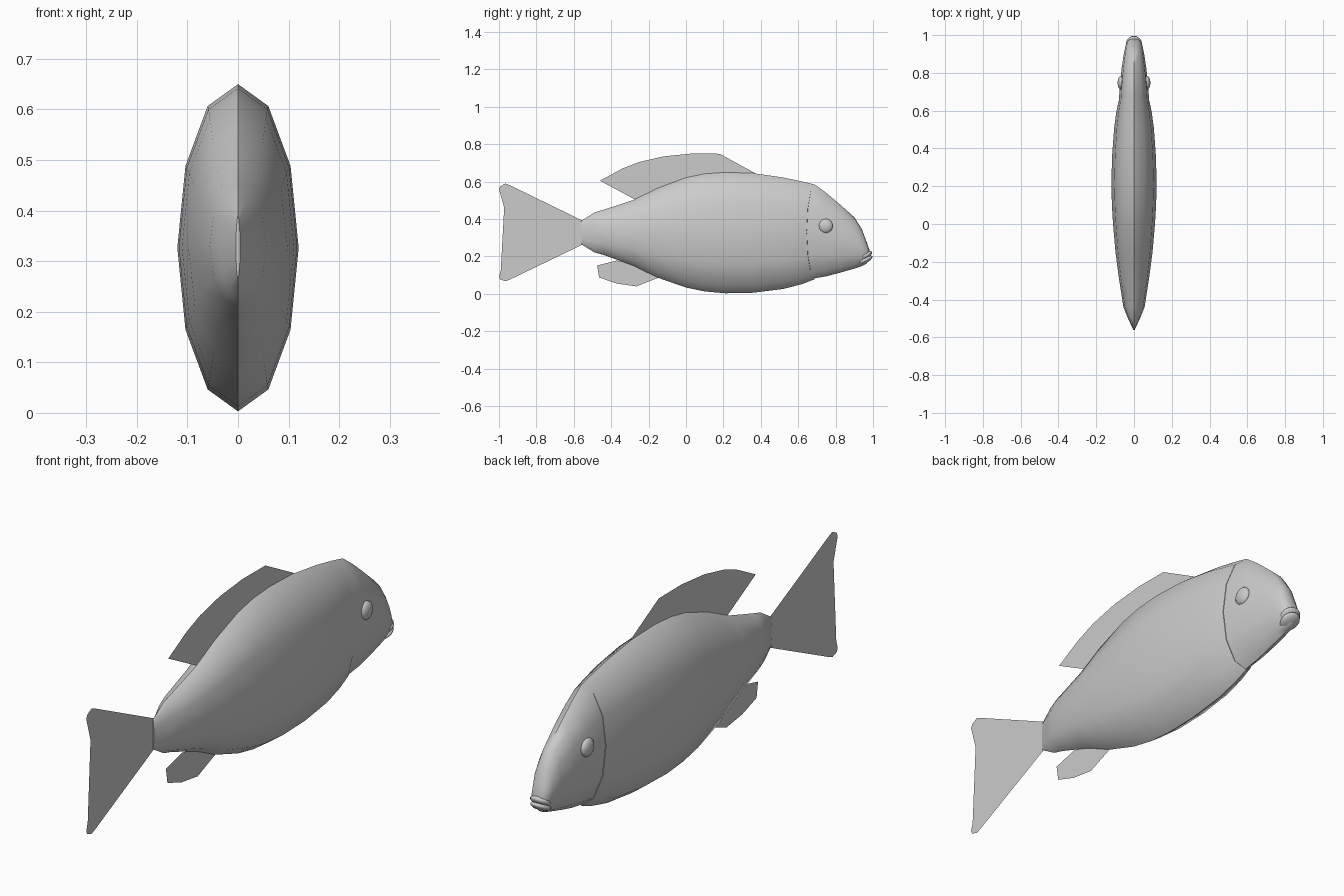
import bpy, bmesh, math
from math import sin, cos, pi

if "Cube" in bpy.data.objects:
    bpy.data.objects.remove(bpy.data.objects["Cube"])

SIDES = 12

def finish(name, bm, angle=None):
    mesh = bpy.data.meshes.new(name)
    bmesh.ops.recalc_face_normals(bm, faces=bm.faces)
    bm.to_mesh(mesh)
    bm.free()
    ob = bpy.data.objects.new(name, mesh)
    bpy.context.collection.objects.link(ob)
    if angle:
        bpy.ops.object.select_all(action='DESELECT')
        ob.select_set(True)
        bpy.context.view_layer.objects.active = ob
        bpy.ops.object.shade_smooth_by_angle(angle=math.radians(angle))
    return ob

def loft(name, sections):
    # section: y, top z, bottom z, half width, backward bow of the flanks
    bm = bmesh.new()
    rings = []
    for y, top, bot, w, bow in sections:
        ring = []
        for i in range(SIDES):
            a = 2 * pi * i / SIDES
            ring.append(bm.verts.new((w * sin(a), y - bow * abs(sin(a)),
                                      (top + bot) / 2 + (top - bot) / 2 * cos(a))))
        rings.append(ring)
    for r, s in zip(rings, rings[1:]):
        for i in range(SIDES):
            j = (i + 1) % SIDES
            bm.faces.new((r[i], r[j], s[j], s[i]))
    bm.faces.new(rings[0])
    bm.faces.new(rings[-1])
    return finish(name, bm, 50)

def fin(name, pts):
    bm = bmesh.new()
    f = bm.faces.new([bm.verts.new((0, y, z)) for y, z in pts])
    bmesh.ops.triangulate(bm, faces=[f])
    return finish(name, bm)

def ellipsoid(name, loc, size, tilt=0):
    bm = bmesh.new()
    bmesh.ops.create_uvsphere(bm, u_segments=16, v_segments=10, radius=1)
    ob = finish(name, bm, 60)
    ob.location, ob.scale = loc, size
    ob.rotation_euler.x = math.radians(tilt)

# Body, from tail root to gill edge
loft("body", [
    (-.56, .390, .265, .004, 0), (-.49, .435, .222, .036, 0),
    (-.44, .450, .208, .056, 0), (-.28, .502, .150, .081, 0),
    (-.15, .566, .086, .098, 0), (0.0, .622, .034, .111, 0),
    (.10, .642, .013, .117, 0), (.21, .650, .003, .120, 0),
    (.36, .645, .006, .116, 0), (.52, .622, .026, .105, .01),
    (.62, .601, .052, .094, .03), (.69, .584, .079, .083, .045)])

# Head, slightly inset behind the gill edge
loft("head", [
    (.65, .588, .072, .084, .04), (.69, .584, .084, .080, .03),
    (.75, .540, .094, .074, .01), (.82, .481, .112, .066, 0),
    (.90, .410, .135, .054, 0), (.94, .347, .148, .046, 0),
    (.965, .280, .162, .037, 0), (.98, .238, .178, .024, 0)])

# Lips
ellipsoid("upper_lip", (0, .958, .203), (.042, .042, .018), 32)
ellipsoid("lower_lip", (0, .957, .181), (.040, .044, .017), 27)

# Eyes
for side, s in (("left", -1), ("right", 1)):
    ellipsoid(side + "_eye", (s * .067, .747, .363), (.02, .038, .038))

# Flat fins on the centre plane
fin("dorsal_fin", [(-.46, .605), (-.34, .67), (-.25, .705), (-.12, .735),
                   (.03, .75), (.18, .749), (.37, .645), (.2, .61),
                   (-.15, .53), (-.27, .503)])
fin("tail_fin", [(-.55, .39), (-.94, .58), (-.965, .59), (-.993, .575), (-1, .56),
                 (-.935, .328), (-1, .09), (-.993, .077), (-.965, .067),
                 (-.94, .077), (-.55, .265)])
fin("anal_fin", [(-.475, .152), (-.37, .178), (-.2, .15), (-.14, .09),
                 (-.265, .04), (-.37, .055), (-.465, .088)])
